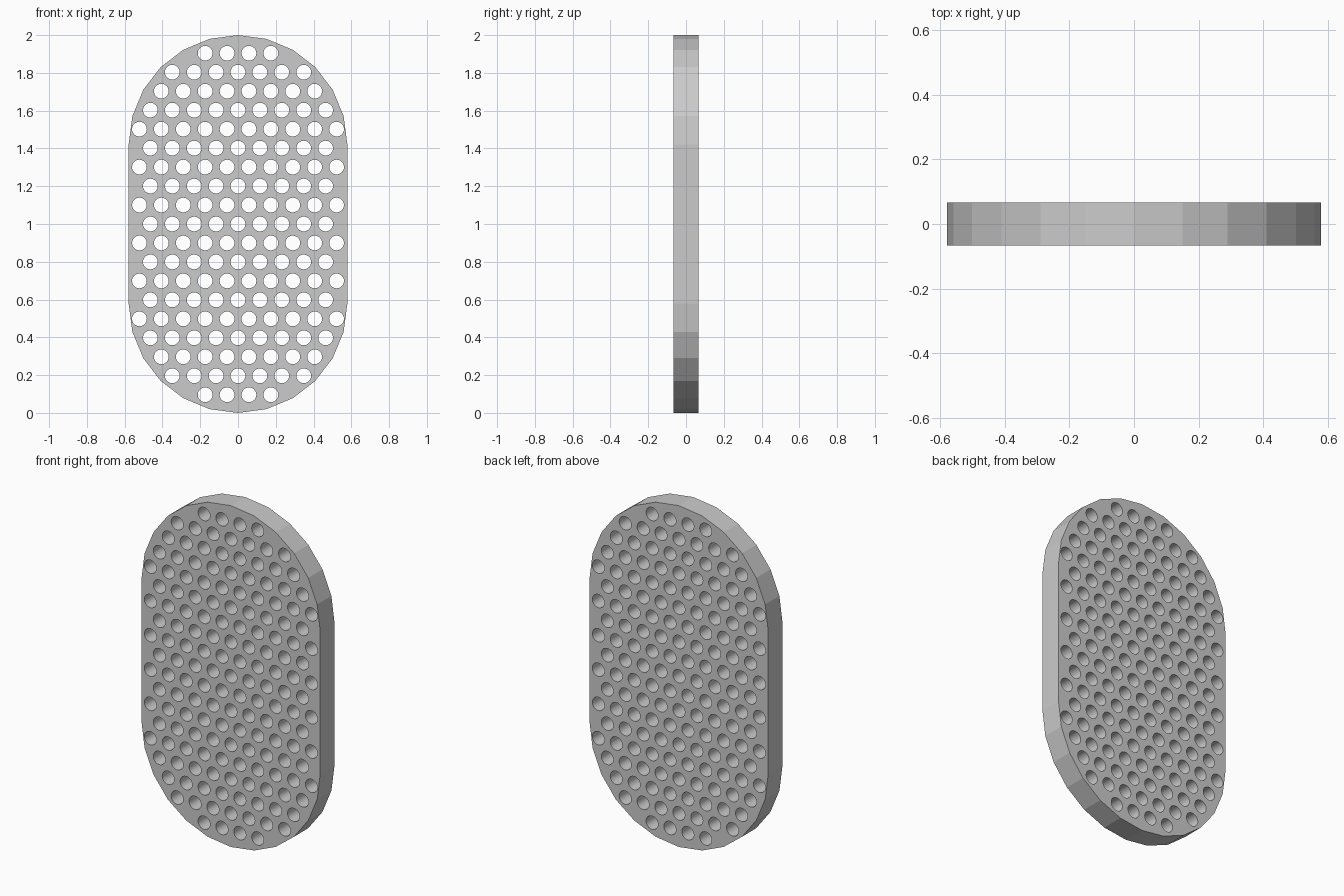
import bpy
import bmesh
from math import sin, cos, pi, hypot, radians
from mathutils import Matrix

cube = bpy.data.objects.get("Cube")
if cube:
    bpy.data.objects.remove(cube, do_unlink=True)

RADIUS = 0.579          # rounded ends
STRAIGHT = 1 - RADIUS   # half length of the straight sides
HALF_DEPTH = 0.066
HOLE_RADIUS = 0.039
PITCH = 0.116           # spacing of holes in a row
ROW = PITCH * sin(pi / 3)

grey = bpy.data.materials.new("light grey")
grey.use_nodes = True
grey.diffuse_color = (0.6, 0.6, 0.6, 1)
grey.node_tree.nodes["Principled BSDF"].inputs["Base Color"].default_value = (0.6, 0.6, 0.6, 1)

profile = bpy.data.curves.new("plate_profile", "CURVE")
profile.dimensions = "2D"
profile.fill_mode = "BOTH"
profile.extrude = HALF_DEPTH


def add_loop(points):
    spline = profile.splines.new("POLY")
    spline.points.add(len(points) - 1)
    for point, (x, y) in zip(spline.points, points):
        point.co = (x, y, 0, 1)
    spline.use_cyclic_u = True


def arc(cx, cy, radius, start, sweep, steps):
    angles = [start + sweep * i / steps for i in range(steps + 1)]
    return [(cx + radius * cos(a), cy + radius * sin(a)) for a in angles]


# Outline with two faceted half-round ends
add_loop(arc(0, STRAIGHT, RADIUS, 0, pi, 12) + arc(0, -STRAIGHT, RADIUS, pi, pi, 12))

# Staggered rows of round holes, kept inside the outline
for row in range(-9, 10):
    y = row * ROW
    for column in range(-5, 6):
        x = (column + 0.5 * (row % 2)) * PITCH
        if hypot(x, max(abs(y) - STRAIGHT, 0)) < 0.54:
            add_loop(arc(x, y, HOLE_RADIUS, 0, 2 * pi, 32)[:-1])

# Turn the filled profile into an upright solid plate
helper = bpy.data.objects.new("profile_helper", profile)
bpy.context.scene.collection.objects.link(helper)
evaluated = helper.evaluated_get(bpy.context.evaluated_depsgraph_get())
mesh = bpy.data.meshes.new_from_object(evaluated)
bpy.data.objects.remove(helper, do_unlink=True)

bm = bmesh.new()
bm.from_mesh(mesh)
bmesh.ops.remove_doubles(bm, verts=bm.verts, dist=0.0005)
bmesh.ops.transform(bm, verts=bm.verts,
                    matrix=Matrix.Translation((0, 0, 1)) @ Matrix.Rotation(radians(90), 4, "X"))
bmesh.ops.recalc_face_normals(bm, faces=bm.faces)
for face in bm.faces:
    face.smooth = False
    face.material_index = 0
bm.to_mesh(mesh)
bm.free()
mesh.name = "perforated_plate"
mesh.materials.clear()
mesh.materials.append(grey)

plate = bpy.data.objects.new("perforated_plate", mesh)
bpy.context.scene.collection.objects.link(plate)
